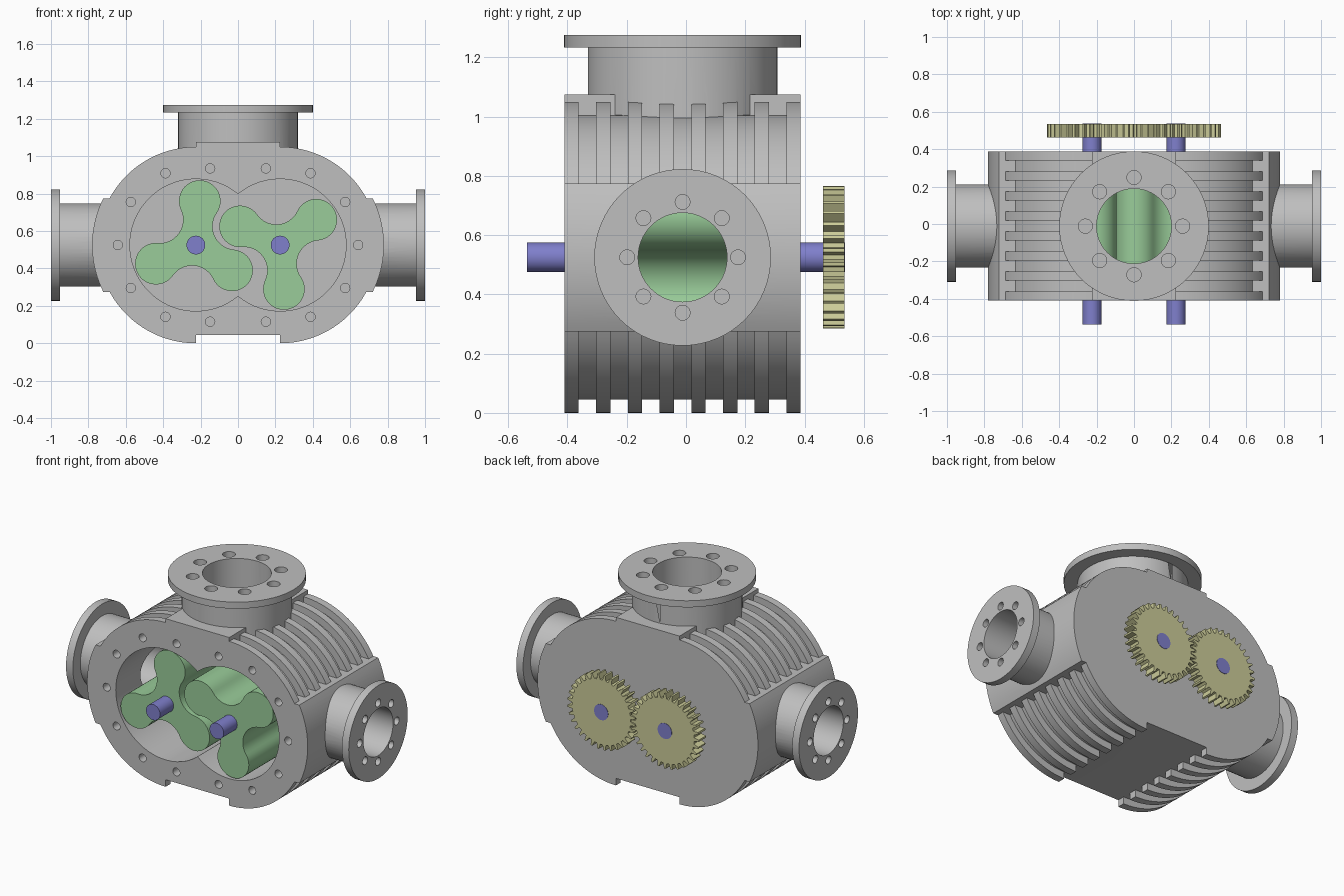
import bpy, bmesh, math
from math import sin, cos, pi, radians, degrees, asin, acos

if "Cube" in bpy.data.objects:
    bpy.data.objects.remove(bpy.data.objects["Cube"])

CX, CZ = 0.225, 0.525          # shaft centres at x = +-CX, z = CZ
Y0, Y1 = -0.41, 0.387          # casing front and back
YM = (Y0 + Y1) / 2


def material(name, rgb):
    m = bpy.data.materials.new(name)
    m.diffuse_color = (*rgb, 1)
    m.use_nodes = True
    m.node_tree.nodes["Principled BSDF"].inputs["Base Color"].default_value = m.diffuse_color
    return m


GREY = material("casing grey", (0.522, 0.522, 0.522))
GREEN = material("rotor green", (0.319, 0.604, 0.319))
BLUE = material("shaft blue", (0.214, 0.214, 0.604))
YELLOW = material("gear yellow", (0.604, 0.604, 0.319))


def arc(cx, cy, r, a0, a1, n=24):
    """Points on an arc, angles in degrees."""
    return [(cx + r * cos(radians(a0 + (a1 - a0) * i / n)),
             cy + r * sin(radians(a0 + (a1 - a0) * i / n))) for i in range(n + 1)]


def circle(cx, cy, r, n=64):
    return arc(cx, cy, r, 0, 360, n)[:-1]


def mirrored(half):
    """Close a right-hand outline with its mirror image."""
    return half + [(-x, z) for x, z in reversed(half)]


def clean(pts):
    out = []
    for p in pts:
        if not out or math.dist(p, out[-1]) > 1e-5:
            out.append(p)
    if math.dist(out[0], out[-1]) < 1e-5:
        out.pop()
    return out


def prisms(name, items, mat=GREY):
    """One object from a list of (outline, axis, start, end)."""
    place = {'x': lambda u, v, t: (t, u, v),
             'y': lambda u, v, t: (u, t, v),
             'z': lambda u, v, t: (u, v, t)}
    bm = bmesh.new()
    for outline, axis, a, b in items:
        pts = clean(outline)
        lo = [bm.verts.new(place[axis](u, v, a)) for u, v in pts]
        hi = [bm.verts.new(place[axis](u, v, b)) for u, v in pts]
        bm.faces.new(lo)
        bm.faces.new(hi)
        for i in range(len(pts)):
            j = (i + 1) % len(pts)
            bm.faces.new((lo[i], lo[j], hi[j], hi[i]))
    bmesh.ops.recalc_face_normals(bm, faces=bm.faces)
    me = bpy.data.meshes.new(name)
    bm.to_mesh(me)
    bm.free()
    me.materials.append(mat)
    ob = bpy.data.objects.new(name, me)
    bpy.context.collection.objects.link(ob)
    return ob


def activate(ob):
    bpy.ops.object.select_all(action='DESELECT')
    ob.select_set(True)
    bpy.context.view_layer.objects.active = ob


def combine(ob, items, operation):
    """Apply a boolean with temporary prisms."""
    tool = prisms("tool", items)
    mod = ob.modifiers.new("cut", 'BOOLEAN')
    mod.operation, mod.solver, mod.object = operation, 'EXACT', tool
    activate(ob)
    bpy.ops.object.modifier_apply(modifier=mod.name)
    bpy.data.objects.remove(tool)


def smooth(ob, angle=25):
    activate(ob)
    bpy.ops.object.shade_smooth_by_angle(angle=radians(angle))


# casing block: two rounded ends, side pads, raised top plate, recessed base
R_FIN, R_CORE, R_PAD, PAD = 0.525, 0.48, 0.555, 0.25
fa, pa = degrees(asin(PAD / R_FIN)), degrees(asin(PAD / R_PAD))
half = ([(0, 0.045), (CX, 0.045)]
        + arc(CX, CZ, R_FIN, -90, -fa) + arc(CX, CZ, R_PAD, -pa, pa)
        + arc(CX, CZ, R_FIN, fa, 90) + [(CX, 1.075), (0, 1.075)])
casing = prisms("casing", [(mirrored(half), 'y', Y0, Y1)])

# grooves that leave eight cooling fins
ca = degrees(asin(PAD / R_CORE))
groove = arc(CX, CZ, R_CORE, ca, 90) + [(CX, 1.2), (0.9, 1.2), (0.9, CZ + PAD)]
cuts = []
for k in range(7):
    a = Y0 + 0.107 * k + 0.048
    for sx in (1, -1):
        for sz in (1, -1):
            shape = [(sx * x, CZ + sz * (z - CZ)) for x, z in groove]
            cuts.append((shape, 'y', a, a + 0.059))
combine(casing, cuts, 'DIFFERENCE')

# ports: (axis, sign, plane centre, pipe r, flange r, bore r,
#         bolt circle r, bolt r, pipe start, flange start, flange end, bore start)
ports = [('z', 1, (0, YM), 0.32, 0.40, 0.20, 0.26, 0.038, 0.93, 1.233, 1.275, 0.60)]
for s in (1, -1):
    ports.append(('x', s, (YM, CZ), 0.222, 0.298, 0.15, 0.187, 0.025,
                  0.65, 0.952, 1.0, 0.40))
bolts = []
for ax, s, (u, v), rp, rf, rb, rc, rh, p0, f0, f1, b0 in ports:
    combine(casing, [(circle(u, v, rp), ax, s * p0, s * (f0 + 0.02))], 'UNION')
    combine(casing, [(circle(u, v, rf), ax, s * f0, s * f1)], 'UNION')
    for i in range(8):
        t = i * pi / 4
        bolts.append((circle(u + rc * cos(t), v + rc * sin(t), rh, 20),
                      ax, s * (f0 - 0.01), s * (f1 + 0.02)))

# rotor chamber, open at the front
R_CAV = 0.353
w = degrees(acos(-CX / R_CAV))
chamber = mirrored(arc(CX, CZ, R_CAV, -w, w, 48))
combine(casing, [(chamber, 'y', Y0 - 0.05, Y1 - 0.05)], 'DIFFERENCE')
for ax, s, (u, v), rp, rf, rb, rc, rh, p0, f0, f1, b0 in ports:
    combine(casing, [(circle(u, v, rb), ax, s * b0, s * (f1 + 0.05))], 'DIFFERENCE')

# bolt holes in the flanges and around the front face
for s in (1, -1):
    for k in range(-3, 4):
        t = radians(33.5 * k)
        bolts.append((circle(s * (CX + 0.417 * cos(t)), CZ + 0.417 * sin(t), 0.025, 20),
                      'y', Y0 - 0.05, Y0 + 0.1))
combine(casing, bolts, 'DIFFERENCE')
smooth(casing)


def rotor_outline(cx, turn, d=0.236, r=0.111):
    """Three round lobes joined by concave arcs."""
    pts = []
    for k in range(3):
        a = turn + 120 * k
        t, c = radians(a), radians(a + 60)
        pts += arc(cx + d * cos(t), CZ + d * sin(t), r, a - 120, a + 120, 28)
        pts += arc(cx + d * cos(c), CZ + d * sin(c), d - r, a + 300, a + 180, 16)
    return pts


def gear_outline(cx, phase, teeth=32, root=0.207, tip=0.24):
    pts = []
    for i in range(teeth):
        for off, r in ((-0.30, root), (-0.12, tip), (0.12, tip), (0.30, root)):
            t = 2 * pi * (i + phase + off) / teeth
            pts.append((cx + r * cos(t), CZ + r * sin(t)))
    return pts


# rotors, shafts and timing gears
for side, cx, turn, phase in (("left", -CX, 85, 0), ("right", CX, 35, 0.5)):
    smooth(prisms(side + "_rotor", [(rotor_outline(cx, turn), 'y', Y0 + 0.01, Y1 - 0.055)], GREEN))
    smooth(prisms(side + "_shaft", [(circle(cx, CZ, 0.05, 32), 'y', -0.537, 0.537)], BLUE))
    prisms(side + "_gear", [(gear_outline(cx, phase), 'y', 0.462, 0.535)], YELLOW)
